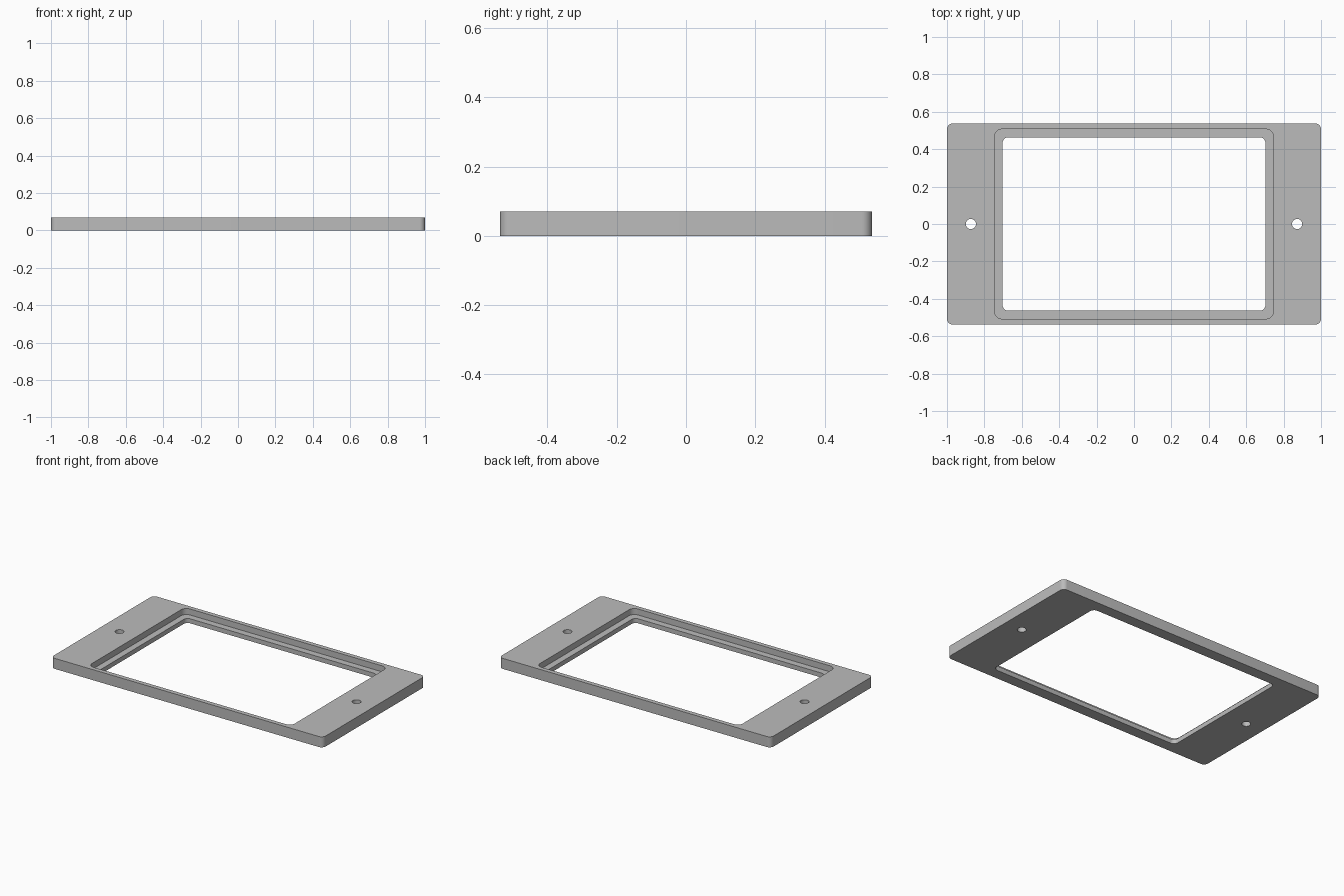
import bpy, bmesh, math

if "Cube" in bpy.data.objects:
    bpy.data.objects.remove(bpy.data.objects["Cube"])

HEIGHT = 0.07
LEDGE_Z = 0.03

grey = bpy.data.materials.new("plain grey")
grey.diffuse_color = (0.5, 0.5, 0.5, 1)
grey.use_nodes = True
grey.node_tree.nodes["Principled BSDF"].inputs["Base Color"].default_value = grey.diffuse_color


def rounded_rect(hx, hy, r, steps=8):
    """Outline of a rectangle with rounded corners, anticlockwise."""
    pts = []
    for i, (sx, sy) in enumerate([(1, 1), (-1, 1), (-1, -1), (1, -1)]):
        for k in range(steps + 1):
            a = math.pi / 2 * (i + k / steps)
            pts.append((sx * (hx - r) + r * math.cos(a),
                        sy * (hy - r) + r * math.sin(a)))
    return pts


def circle(cx, r, n=32):
    return [(cx + r * math.cos(2 * math.pi * k / n),
             r * math.sin(2 * math.pi * k / n)) for k in range(n)]


def prism(name, outline, z0, z1):
    bm = bmesh.new()
    low = [bm.verts.new((x, y, z0)) for x, y in outline]
    high = [bm.verts.new((x, y, z1)) for x, y in outline]
    bm.faces.new(low[::-1])
    bm.faces.new(high)
    n = len(outline)
    for i in range(n):
        j = (i + 1) % n
        bm.faces.new((low[i], low[j], high[j], high[i]))
    mesh = bpy.data.meshes.new(name)
    bm.to_mesh(mesh)
    bm.free()
    mesh.materials.append(grey)
    obj = bpy.data.objects.new(name, mesh)
    bpy.context.collection.objects.link(obj)
    return obj


# Outer plate
frame = prism("bezel_frame", rounded_rect(1.0, 0.537, 0.03), 0, HEIGHT)

# Recess from above, window through the ledge, two screw holes
cutters = [
    prism("recess_cutter", rounded_rect(0.746, 0.507, 0.04), LEDGE_Z, 0.2),
    prism("window_cutter", rounded_rect(0.703, 0.463, 0.03), -0.1, 0.15),
]
for side, x in (("left", -0.872), ("right", 0.872)):
    cutters.append(prism(side + "_hole_cutter", circle(x, 0.027), -0.1, 0.2))

bpy.context.view_layer.objects.active = frame
frame.select_set(True)
for c in cutters:
    mod = frame.modifiers.new(c.name, 'BOOLEAN')
    mod.operation = 'DIFFERENCE'
    mod.solver = 'EXACT'
    mod.object = c
    bpy.ops.object.modifier_apply(modifier=mod.name)
for c in cutters:
    bpy.data.objects.remove(c)

# Smooth round corners and holes, sharp rims
bpy.ops.object.shade_smooth_by_angle(angle=math.radians(30))
